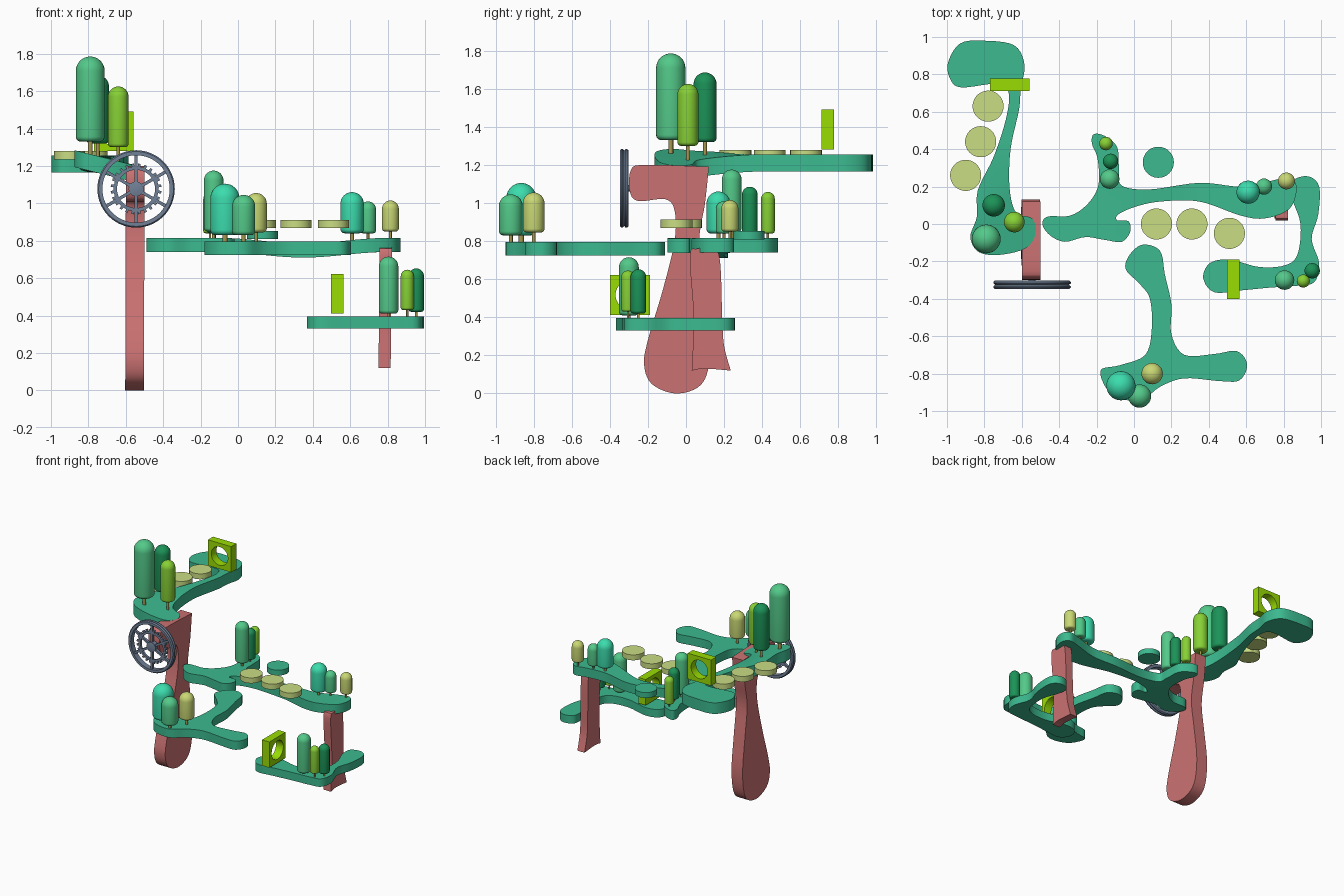
import bpy, bmesh, math
from mathutils import Vector

if "Cube" in bpy.data.objects:
    bpy.data.objects.remove(bpy.data.objects["Cube"])


def mat(name, rgb):
    m = bpy.data.materials.new(name)
    m.diffuse_color = tuple((c / 255) ** 2.2 for c in rgb) + (1,)
    m.use_nodes = True
    m.node_tree.nodes["Principled BSDF"].inputs["Base Color"].default_value = m.diffuse_color
    return m


GREEN = mat("platform_green", (62, 184, 142))
RED = mat("pillar_red", (202, 113, 113))
STRAW = mat("straw", (200, 220, 130))
LIME = mat("gate_lime", (152, 220, 12))
STEEL = mat("steel", (112, 128, 150))
TRUNK = mat("trunk", (165, 150, 80))
LEAF = {"m": mat("leaf_mid", (84, 200, 136)), "d": mat("leaf_dark", (33, 145, 88)),
        "l": mat("leaf_lime", (134, 208, 56)), "t": mat("leaf_teal", (62, 220, 172)),
        "o": mat("leaf_straw", (200, 215, 115))}


def finish(name, bm, mats):
    bmesh.ops.recalc_face_normals(bm, faces=bm.faces[:])
    me = bpy.data.meshes.new(name)
    bm.to_mesh(me)
    bm.free()
    for m in mats:
        me.materials.append(m)
    ob = bpy.data.objects.new(name, me)
    bpy.context.collection.objects.link(ob)
    return ob


def smooth_loop(pts, n=5):
    """Closed Catmull-Rom curve through the points"""
    P = [Vector(p) for p in pts]
    out = []
    for i in range(len(P)):
        a, b, c, d = P[i - 1], P[i], P[(i + 1) % len(P)], P[(i + 2) % len(P)]
        if (b - c).length < 1e-6:
            continue
        for k in range(n):
            t = k / n
            out.append(0.5 * (2 * b + (c - a) * t + (2 * a - 5 * b + 4 * c - d) * t * t
                              + (3 * b - a - 3 * c + d) * t ** 3))
    return out


def prism(name, pts, place, m):
    """Smooth outline made solid; place(u, v, side) gives the position"""
    loop = smooth_loop(pts)
    bm = bmesh.new()
    a = [bm.verts.new((p.x, p.y, 0)) for p in loop]
    b = [bm.verts.new((p.x, p.y, 1)) for p in loop]
    caps = [bm.faces.new(a), bm.faces.new(b)]
    for i in range(len(a)):
        bm.faces.new((a[i - 1], a[i], b[i], b[i - 1]))
    bmesh.ops.triangulate(bm, faces=caps)
    for v in bm.verts:
        v.co = place(v.co.x, v.co.y, v.co.z)
    return finish(name, bm, [m])


def lathe(bm, prof, c, axis="z", seg=32, closed=False, square=(), mi=0):
    """Revolve (radius, height) pairs; rows listed in square become square"""
    rows = []
    for j, (r, h) in enumerate(prof):
        row = []
        for i in range(seg):
            t = 2 * math.pi * i / seg
            cs, sn = math.cos(t), math.sin(t)
            k = r / max(abs(cs), abs(sn)) if j in square else r
            p = {"z": (k * cs, k * sn, h), "y": (k * cs, h, k * sn), "x": (h, k * cs, k * sn)}[axis]
            row.append(bm.verts.new(Vector(c) + Vector(p)))
        rows.append(row)
    new = []
    for j in range(len(rows) if closed else len(rows) - 1):
        p, q = rows[j], rows[(j + 1) % len(rows)]
        for i in range(seg):
            new.append(bm.faces.new((p[i - 1], p[i], q[i], q[i - 1])))
    if not closed:
        new += [bm.faces.new(rows[0]), bm.faces.new(rows[-1])]
    for f in new:
        f.material_index = mi


# Platforms
def upper_z(x, y):
    s = min(max((y - 0.0) / 0.4, 0), 1)
    s = s * s * (3 - 2 * s)
    return 1.255 * s + (1.215 - 0.25 * (x + 0.6)) * (1 - s)


def middle_z(x, y):
    s = min(max((x + 0.1) / 0.9, 0), 1)
    return 0.815 - 0.03 * math.sin(math.pi * s) ** 2


def slab(name, pts, top, thick):
    prism(name, pts, lambda x, y, s: (x, y, top(x, y) - thick * (1 - s)), GREEN)


slab("upper_platform", [
    (-.995, .86), (-.93, .965), (-.8, .98), (-.64, .955), (-.585, .85), (-.605, .73), (-.615, .61),
    (-.66, .4), (-.665, .19), (-.63, .06), (-.545, .03), (-.525, -.05), (-.58, -.13), (-.72, -.165),
    (-.83, -.15), (-.875, -.07), (-.84, .04), (-.835, .18), (-.75, .36), (-.685, .56), (-.67, .7),
    (-.73, .75), (-.92, .73), (-.98, .77)], upper_z, 0.09)
slab("middle_platform", [
    (-.49, 0), (-.46, .04), (-.34, .045), (-.245, .11), (-.19, .21), (-.195, .35), (-.225, .43),
    (-.215, .48), (-.155, .47), (-.09, .41), (-.08, .29), (-.065, .205), (.085, .185), (.35, .22),
    (.57, .2), (.73, .23), (.83, .25), (.87, .19), (.83, .08), (.7, .03), (.57, .045), (.35, .12),
    (.14, .12), (-.0, .09), (-.085, .05), (-.09, .02), (-.03, .015), (-.02, -.04), (-.065, -.095),
    (-.155, -.085), (-.26, -.07), (-.37, -.095), (-.45, -.06)], middle_z, 0.075)
slab("lower_platform", [
    (.37, -.29), (.405, -.21), (.51, -.19), (.67, -.23), (.81, -.22), (.875, -.16), (.89, 0),
    (.845, .14), (.85, .23), (.93, .255), (.99, .2), (.985, .05), (.95, -.08), (.99, -.21),
    (.965, -.31), (.875, -.33), (.73, -.34), (.57, -.355), (.43, -.365)], lambda x, y: 0.395, 0.065)
slab("front_platform", [
    (-.045, -.24), (-.02, -.16), (.05, -.11), (.14, -.145), (.165, -.27), (.2, -.43), (.2, -.59),
    (.27, -.7), (.43, -.695), (.55, -.68), (.605, -.75), (.565, -.835), (.46, -.84), (.27, -.825),
    (.14, -.87), (.03, -.945), (-.12, -.91), (-.18, -.785), (-.075, -.755), (.06, -.7),
    (.095, -.56), (.085, -.4), (.03, -.32)], lambda x, y: 0.795, 0.07)

# Pillars, profile in the y-z plane
prism("main_pillar", [
    (.12, 1.19), (.12, 1.19), (-.22, 1.2), (-.29, 1.17), (-.295, 1.06), (-.25, 1.01), (-.11, 1.02),
    (-.06, .96), (-.06, .8), (-.12, .55), (-.2, .28), (-.22, .15), (-.18, .05), (-.06, 0), (.06, .03),
    (.115, .12), (.13, .3), (.1, .55), (.07, .8), (.1, 1.0)],
    lambda u, v, s: (-.603 + .1 * s + .003 * v, u, max(v, 0)), RED)
prism("right_pillar", [
    (.02, .72), (.06, .76), (.15, .76), (.18, .68), (.19, .4), (.2, .25), (.235, .12), (.235, .12),
    (.1, .13), (.03, .12), (.03, .12), (.04, .4)],
    lambda u, v, s: (.75 + .065 * s + .01 * v, u, v), RED)

# Stepping discs
discs = [(-.78, .63, 1.235), (-.82, .44, 1.235), (-.9, .26, 1.235),
         (.12, 0, .868), (.31, 0, .868), (.51, -.05, .868)]
for i, c in enumerate(discs + [(.13, .33, .808)]):
    bm = bmesh.new()
    lathe(bm, [(.083, 0), (.083, .044)], c, seg=48)
    finish("stepping_disc_%d" % (i + 1), bm, [STRAW if i < 6 else GREEN])

# Square gates with a round hole
for name, c, axis in (("upper_gate", (-.665, .745, 1.385), "y"), ("lower_gate", (.53, -.295, .517), "x")):
    bm = bmesh.new()
    w = .033
    lathe(bm, [(.105, -w), (.105, w), (.075, w), (.075, -w)], c, axis, 40, True, (0, 1))
    finish(name, bm, [LIME])

# Trees: x, y, crown radius, ground, crown bottom, crown top, colour
trees = [
    (-.79, -.08, .077, 1.25, 1.33, 1.785, "m"), (-.75, .1, .06, 1.23, 1.32, 1.685, "d"),
    (-.64, .01, .055, 1.2, 1.3, 1.625, "l"), (-.13, .24, .052, .8, .85, 1.175, "m"),
    (-.125, .335, .041, .8, .84, 1.085, "d"), (-.15, .43, .036, .8, .84, 1.058, "l"),
    (.61, .17, .062, .79, .84, 1.06, "t"), (.695, .2, .043, .79, .84, 1.01, "m"),
    (.815, .23, .045, .8, .85, 1.015, "o"), (-.07, -.865, .078, .78, .83, 1.105, "t"),
    (.03, -.92, .062, .78, .83, 1.045, "m"), (.097, -.8, .057, .78, .845, 1.055, "o"),
    (.805, -.3, .052, .38, .41, .715, "m"), (.905, -.305, .035, .38, .43, .645, "l"),
    (.953, -.25, .041, .38, .42, .652, "d")]
for i, (x, y, r, g, b, t, col) in enumerate(trees):
    e = .35 * r
    prof = [(r - e + e * math.sin(a), b + e - e * math.cos(a))
            for a in [k * math.pi / 10 for k in range(6)]]
    prof += [(max(r * math.cos(a), .0005), t - r + r * math.sin(a))
             for a in [k * math.pi / 16 for k in range(9)]]
    bm = bmesh.new()
    lathe(bm, prof, (x, y, 0), seg=28)
    lathe(bm, [(r * .17, g), (r * .17, b + .01)], (x, y, 0), seg=12, mi=1)
    finish("tree_%d" % (i + 1), bm, [LEAF[col], TRUNK])

# Wheel: grooved rim, hub, spokes, toothed ring
C = Vector((-.545, -.325, 1.077))
bm = bmesh.new()
lathe(bm, [(.18, -.022), (.2, -.022), (.207, -.014), (.207, -.008), (.198, 0), (.207, .008),
           (.207, .014), (.2, .022), (.18, .022)], C, "y", 64, True)
finish("wheel_rim", bm, [STEEL])

bm = bmesh.new()
lathe(bm, [(.018, -.022), (.04, -.018), (.04, .018), (.018, .018), (.018, .05)], C, "y", 24)
finish("wheel_hub", bm, [STEEL])


def radial_bars(name, n, r0, r1, width, depth):
    bm = bmesh.new()
    for i in range(n):
        t = 2 * math.pi * (i + .5) / n
        u, s = Vector((math.cos(t), 0, math.sin(t))), Vector((-math.sin(t), 0, math.cos(t)))
        for v in bmesh.ops.create_cube(bm, size=1)["verts"]:
            p = v.co.copy()
            v.co = C + u * ((r0 + r1) / 2 + p.x * (r1 - r0)) + s * p.z * width + Vector((0, p.y * depth, 0))
    finish(name, bm, [STEEL])


radial_bars("wheel_spokes", 6, .03, .185, .017, .02)
radial_bars("gear_teeth", 24, .115, .136, .014, .018)
bm = bmesh.new()
lathe(bm, [(.102, -.009), (.12, -.009), (.12, .009), (.102, .009)], C, "y", 48, True)
finish("gear_ring", bm, [STEEL])

# Smooth shading with sharp edges kept
for ob in bpy.context.collection.objects:
    ob.select_set(True)
    bpy.context.view_layer.objects.active = ob
bpy.ops.object.shade_smooth_by_angle(angle=math.radians(35))
